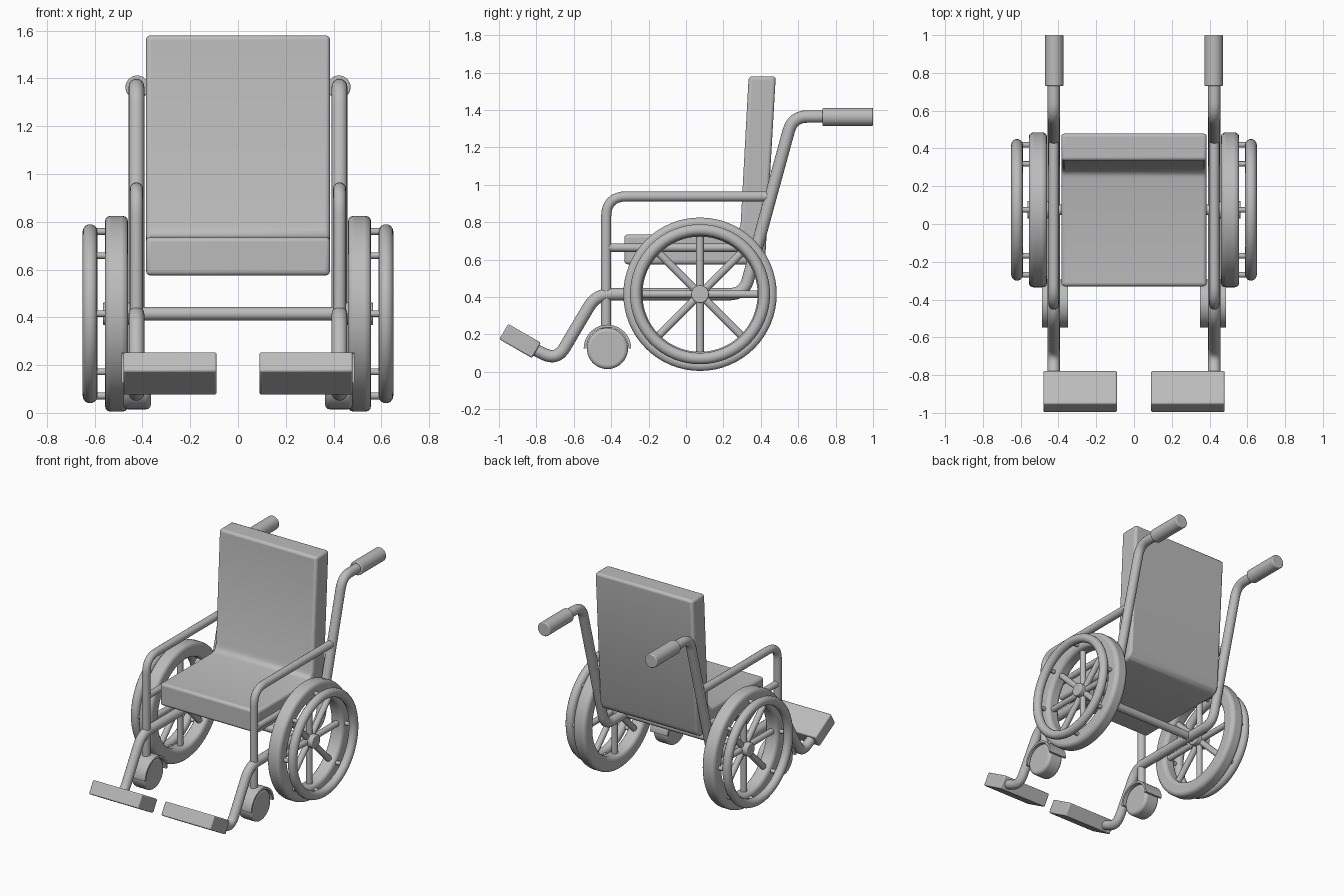
import bpy, bmesh, math
from mathutils import Vector, Matrix

if "Cube" in bpy.data.objects:
    bpy.data.objects.remove(bpy.data.objects["Cube"], do_unlink=True)

grey = bpy.data.materials.new("plain grey")
grey.use_nodes = True
COLOUR = (0.5, 0.5, 0.5, 1)
grey.diffuse_color = COLOUR
grey.node_tree.nodes["Principled BSDF"].inputs["Base Color"].default_value = COLOUR


def finish(obj, bevel=0, segments=3):
    """Link, bevel, colour and smooth an object."""
    if obj.name not in bpy.context.collection.objects:
        bpy.context.collection.objects.link(obj)
    obj.data.materials.clear()
    obj.data.materials.append(grey)
    if bevel:
        mod = obj.modifiers.new("Soft edges", 'BEVEL')
        mod.width, mod.segments, mod.limit_method = bevel, segments, 'ANGLE'
    bpy.ops.object.select_all(action='DESELECT')
    obj.select_set(True)
    bpy.context.view_layer.objects.active = obj
    if obj.type == 'CURVE':
        bpy.ops.object.convert(target='MESH')
        obj = bpy.context.object
    bpy.ops.object.shade_smooth_by_angle(angle=math.radians(40))
    return obj


def from_bmesh(name, bm, bevel=0, segments=3):
    bmesh.ops.recalc_face_normals(bm, faces=bm.faces)
    mesh = bpy.data.meshes.new(name)
    bm.to_mesh(mesh)
    bm.free()
    return finish(bpy.data.objects.new(name, mesh), bevel, segments)


def rounded(points, bend):
    """Replace inner corners of a path with arcs-like curves."""
    pts = [Vector(p) for p in points]
    out = [pts[0]]
    for a, b, c in zip(pts, pts[1:], pts[2:]):
        p, q = b + (a - b).normalized() * bend, b + (c - b).normalized() * bend
        for i in range(9):
            t = i / 8
            out.append(p * (1 - t) ** 2 + b * 2 * t * (1 - t) + q * t * t)
    return out + [pts[-1]]


def tube(name, points, radius, bend=0.08):
    curve = bpy.data.curves.new(name, 'CURVE')
    curve.dimensions = '3D'
    curve.bevel_depth, curve.bevel_resolution = radius, 6
    curve.use_fill_caps = True
    path = rounded(points, bend)
    spline = curve.splines.new('POLY')
    spline.points.add(len(path) - 1)
    for sp, p in zip(spline.points, path):
        sp.co = (*p, 1)
    return finish(bpy.data.objects.new(name, curve))


def rod(bm, a, b, radius, sides=20):
    """Add a capped cylinder between two points."""
    a, b = Vector(a), Vector(b)
    turn = (b - a).to_track_quat('Z', 'Y').to_matrix().to_4x4()
    bmesh.ops.create_cone(bm, cap_ends=True, segments=sides, radius1=radius,
                          radius2=radius, depth=(b - a).length,
                          matrix=Matrix.Translation((a + b) / 2) @ turn)


def cylinder(name, a, b, radius, bevel=0, sides=32):
    bm = bmesh.new()
    rod(bm, a, b, radius, sides)
    return from_bmesh(name, bm, bevel)


def ring(name, profile, centre, steps=64, sweep=math.tau, bevel=0):
    """Sweep a closed (x, radius) profile round an x axis through centre."""
    bm = bmesh.new()
    closed = sweep > 6
    loops = []
    for i in range(steps if closed else steps + 1):
        a = sweep * i / steps
        loops.append([bm.verts.new((x, centre[0] + r * math.cos(a), centre[1] + r * math.sin(a)))
                      for x, r in profile])
    n = len(profile)
    for i in range(steps):
        p, q = loops[i], loops[(i + 1) % len(loops)]
        for j in range(n):
            k = (j + 1) % n
            bm.faces.new((p[j], p[k], q[k], q[j]))
    if not closed:
        bm.faces.new(loops[0])
        bm.faces.new(loops[-1])
    return from_bmesh(name, bm, bevel)


def box_profile(x0, x1, r0, r1):
    return [(x0, r0), (x1, r0), (x1, r1), (x0, r1)]


# Padded seat and backrest: one L-shaped side profile with soft joints
HALF = 0.385
outline = [(-0.33, 0.575), (-0.33, 0.735), (0.24, 0.735), (0.275, 0.745), (0.292, 0.785),
           (0.335, 1.58), (0.48, 1.58), (0.425, 0.63), (0.405, 0.59), (0.37, 0.575)]
bm = bmesh.new()
side = bm.faces.new([bm.verts.new((-HALF, y, z)) for y, z in outline])
made = bmesh.ops.extrude_face_region(bm, geom=[side])
bmesh.ops.translate(bm, vec=(2 * HALF, 0, 0),
                    verts=[g for g in made["geom"] if isinstance(g, bmesh.types.BMVert)])
from_bmesh("seat_and_backrest", bm, 0.018)

# Cross bar under the seat
HUB_Y, HUB_Z = 0.075, 0.415
FRAME_X = 0.425
cylinder("cross_bar", (-FRAME_X, HUB_Y, HUB_Z), (FRAME_X, HUB_Y, HUB_Z), 0.028)

for s, label in ((1, "left"), (-1, "right")):
    x = s * FRAME_X

    # Main frame: push handle, back post, lower rail and leg tube
    tube(label + "_frame_tube",
         [(x, 0.76, 1.365), (x, 0.57, 1.365), (x, 0.31, 0.415), (x, -0.48, 0.415),
          (x, -0.69, 0.06), (x, -0.84, 0.135)], 0.033)
    cylinder(label + "_hand_grip", (s * 0.422, 0.73, 1.363), (s * 0.422, 1.0, 1.363), 0.049, 0.006)

    # Armrest and side rail
    tube(label + "_armrest",
         [(x, 0.44, 0.938), (x, -0.427, 0.938), (x, -0.427, 0.22)], 0.027, 0.11)
    cylinder(label + "_side_rail", (x, -0.427, 0.664), (x, 0.39, 0.664), 0.022)

    # Footrest
    bm = bmesh.new()
    bmesh.ops.create_cube(bm, size=1, matrix=Matrix.Translation((s * 0.285, -0.887, 0.165))
                          @ Matrix.Rotation(math.radians(-30), 4, 'X')
                          @ Matrix.Diagonal((0.39, 0.202, 0.095, 1)))
    from_bmesh(label + "_footrest", bm, 0.008, 2)

    # Caster wheel and its hood
    cylinder(label + "_caster_wheel", (s * 0.365, -0.42, 0.125), (s * 0.48, -0.42, 0.125),
             0.11, 0.018, 40)
    ring(label + "_caster_hood", box_profile(s * 0.35, s * 0.488, 0.112, 0.127),
         (-0.42, 0.125), 24, math.pi)

    # Tyre and hand rim
    ring(label + "_tyre", box_profile(s * 0.46, s * 0.557, 0.308, 0.41),
         (HUB_Y, HUB_Z), bevel=0.024)
    circle = [math.tau * i / 14 for i in range(14)]
    ring(label + "_hand_rim",
         [(s * 0.619 + 0.031 * math.cos(a), 0.344 + 0.031 * math.sin(a)) for a in circle],
         (HUB_Y, HUB_Z))

    # Hub, axle, spokes and rim pegs
    cylinder(label + "_hub", (s * 0.452, HUB_Y, HUB_Z), (s * 0.565, HUB_Y, HUB_Z), 0.047, 0.006)
    cylinder(label + "_axle", (x, HUB_Y, HUB_Z), (s * 0.46, HUB_Y, HUB_Z), 0.025)
    spokes, pegs = bmesh.new(), bmesh.new()
    for i in range(8):
        a = math.tau * i / 8
        c, d = math.cos(a), math.sin(a)
        rod(spokes, (s * 0.51, HUB_Y + 0.03 * c, HUB_Z + 0.03 * d),
            (s * 0.51, HUB_Y + 0.33 * c, HUB_Z + 0.33 * d), 0.021)
        rod(pegs, (s * 0.54, HUB_Y + 0.344 * c, HUB_Z + 0.344 * d),
            (s * 0.61, HUB_Y + 0.344 * c, HUB_Z + 0.344 * d), 0.014)
    from_bmesh(label + "_spokes", spokes)
    from_bmesh(label + "_rim_pegs", pegs)
